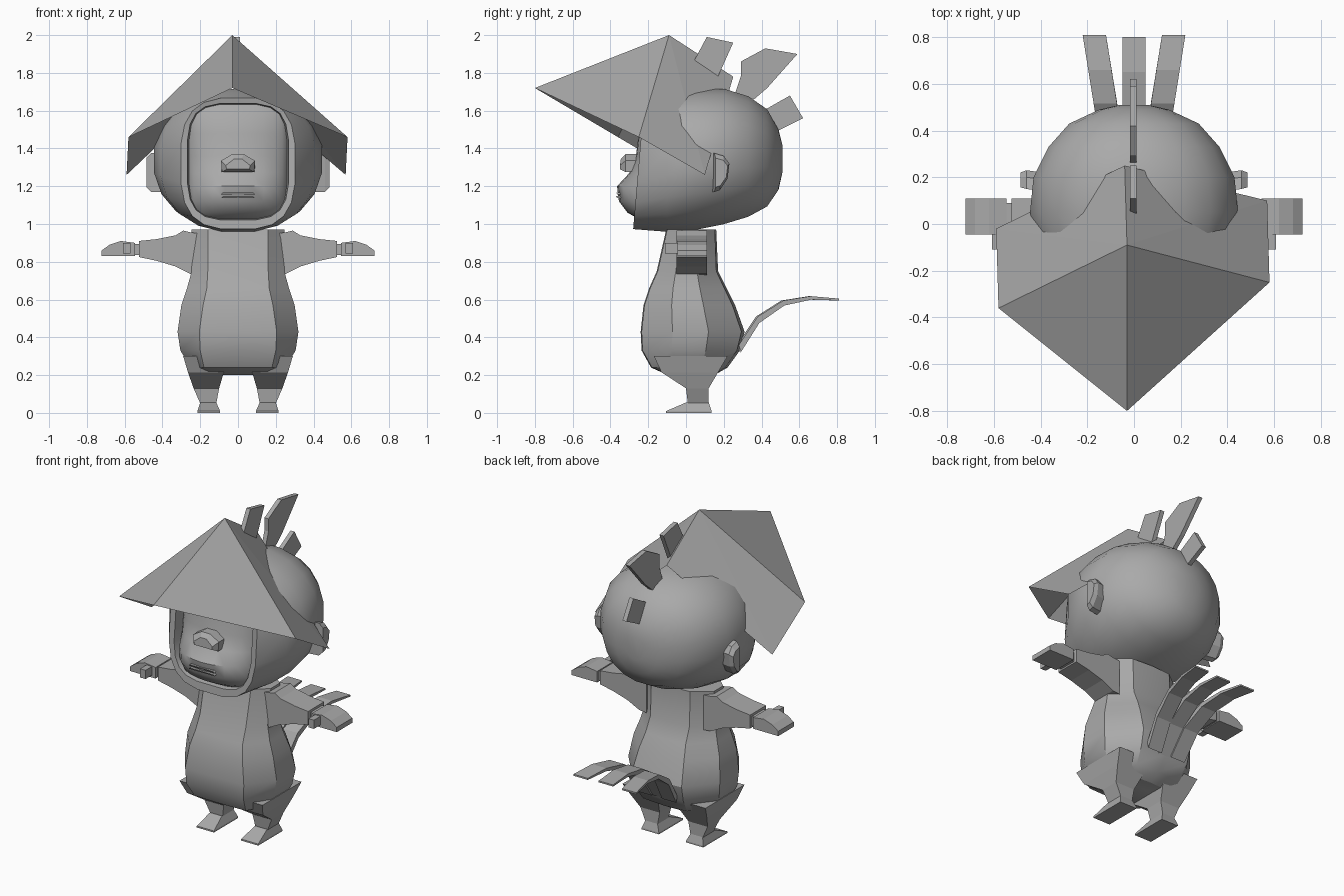
import bpy, bmesh, math

cube = bpy.data.objects.get("Cube")
if cube:
    bpy.data.objects.remove(cube, do_unlink=True)

grey = bpy.data.materials.new("plain grey")
grey.use_nodes = True
colour = (0.4, 0.4, 0.4, 1)
grey.diffuse_color = colour
grey.node_tree.nodes["Principled BSDF"].inputs["Base Color"].default_value = colour


def finish(name, bm, smooth=None):
    """Turn a bmesh into a named object with the grey material."""
    mesh = bpy.data.meshes.new(name)
    bm.to_mesh(mesh)
    bm.free()
    mesh.materials.append(grey)
    obj = bpy.data.objects.new(name, mesh)
    bpy.context.collection.objects.link(obj)
    if smooth:
        bpy.ops.object.select_all(action='DESELECT')
        obj.select_set(True)
        bpy.context.view_layer.objects.active = obj
        bpy.ops.object.shade_smooth_by_angle(angle=math.radians(smooth))
    return obj


def loft(name, rings, side=1, smooth=None):
    """Skin equal-length rings of points and cap both ends."""
    bm = bmesh.new()
    loops = [[bm.verts.new((side * x, y, z)) for x, y, z in r] for r in rings]
    n = len(loops[0])
    for a, b in zip(loops, loops[1:]):
        for i in range(n):
            j = (i + 1) % n
            bm.faces.new((a[i], a[j], b[j], b[i]))
    bm.faces.new(loops[0])
    bm.faces.new(loops[-1])
    bmesh.ops.recalc_face_normals(bm, faces=bm.faces)
    return finish(name, bm, smooth)


def prism(name, outline, x0, x1, side=1):
    """Extrude a (y, z) outline along x."""
    return loft(name, [[(x, y, z) for y, z in outline] for x in (x0, x1)], side)


def power(v, e):
    return math.copysign(abs(v) ** e, v)


def oval(y, half, low, high, exponent, tilt=0.0, n=20):
    """Upright superellipse ring at depth y, leaning back by tilt."""
    ring = []
    for i in range(n):
        a = math.tau * (i + 0.5) / n
        c, s = power(math.cos(a), 2 / exponent), power(math.sin(a), 2 / exponent)
        ring.append((half * c, y + tilt * s, (low + high) / 2 + s * (high - low) / 2))
    return ring


def box_ring(x0, x1, y0, y1, z):
    return [(x0, y0, z), (x1, y0, z), (x1, y1, z), (x0, y1, z)]


# Hooded head, lofted from the recessed opening to the back
loft("head", [
    oval(-0.17, 0.26, 1.03, 1.63, 3.6, 0.03),
    oval(-0.245, 0.27, 1.02, 1.64, 3.6, 0.03),
    oval(-0.25, 0.305, 0.97, 1.67, 3.0, 0.03),
    oval(-0.10, 0.415, 0.955, 1.70, 2.3),
    oval(0.05, 0.45, 0.965, 1.72, 2.2),
    oval(0.20, 0.435, 0.995, 1.72, 2.2),
    oval(0.33, 0.37, 1.035, 1.68, 2.2),
    oval(0.43, 0.28, 1.09, 1.61, 2.2),
    oval(0.49, 0.15, 1.18, 1.50, 2.2),
    oval(0.51, 0.06, 1.27, 1.42, 2.2)], smooth=32)

# Face with a rounded muzzle: (z, half width, front depth)
face = [(1.01, 0.22, -0.22), (1.06, 0.26, -0.31), (1.12, 0.27, -0.355), (1.20, 0.27, -0.365),
        (1.27, 0.27, -0.30), (1.36, 0.27, -0.265), (1.48, 0.27, -0.25), (1.58, 0.26, -0.225),
        (1.64, 0.22, -0.18)]
rings = []
for z, half, front in face:
    arc = [math.pi * i / 12 for i in range(13)]
    rings.append([(half * math.cos(a), -0.14 + (front + 0.14) * math.sin(a), z) for a in arc])
loft("face", rings, smooth=40)

# Faceted nose and thin lips
loft("nose", [
    [(-0.09, -0.24, 1.28), (0.09, -0.24, 1.28), (0.09, -0.24, 1.335),
     (0.03, -0.24, 1.37), (-0.03, -0.24, 1.37), (-0.09, -0.24, 1.335)],
    [(-0.085, -0.32, 1.275), (0.085, -0.32, 1.275), (0.09, -0.32, 1.335),
     (0.03, -0.32, 1.37), (-0.03, -0.32, 1.37), (-0.09, -0.32, 1.335)],
    [(-0.06, -0.35, 1.29), (0.06, -0.35, 1.29), (0.065, -0.35, 1.31),
     (0.02, -0.345, 1.345), (-0.02, -0.345, 1.345), (-0.065, -0.35, 1.31)]])
for label, z in (("upper_lip", 1.157), ("lower_lip", 1.137)):
    loft(label, [box_ring(-0.09, 0.09, -0.365, -0.28, z),
                 box_ring(-0.08, 0.08, -0.37, -0.28, z + 0.01)])

# Peaked sheet hat, turned slightly on the head
bm = bmesh.new()
tip, peak, back = [bm.verts.new(p) for p in
                   ((-0.03, -0.80, 1.72), (-0.03, -0.09, 2.0), (-0.04, 0.25, 1.78))]
for corner, rear in (((0.58, -0.25, 1.46), (0.57, 0.10, 1.26)),
                     ((-0.58, -0.36, 1.46), (-0.59, -0.02, 1.26))):
    c, r = bm.verts.new(corner), bm.verts.new(rear)
    bm.faces.new((tip, c, peak))
    bm.faces.new((peak, c, r))
    bm.faces.new((peak, r, back))
bm.normal_update()
for f in bm.faces:
    if f.normal.z < 0:
        f.normal_flip()
finish("hat", bm)

# Flat crest spikes along the middle of the head
crest = [
    [(0.03, 1.84), (0.11, 1.99), (0.25, 1.96), (0.16, 1.76)],
    [(0.26, 1.69), (0.29, 1.78), (0.29, 1.86), (0.42, 1.93), (0.59, 1.90), (0.43, 1.72), (0.36, 1.66)],
    [(0.40, 1.595), (0.55, 1.68), (0.62, 1.56), (0.46, 1.48)]]
for i, outline in enumerate(crest):
    prism(f"crest_spike_{i + 1}", outline, -0.018, 0.01)

# Pear-shaped body: (z, half width, front half width, front, back)
sections = [(0.20, 0.18, 0.13, -0.09, 0.15), (0.24, 0.25, 0.18, -0.18, 0.22),
            (0.33, 0.305, 0.20, -0.23, 0.285), (0.43, 0.32, 0.205, -0.235, 0.31),
            (0.57, 0.30, 0.185, -0.22, 0.26), (0.66, 0.27, 0.165, -0.19, 0.215),
            (0.75, 0.245, 0.16, -0.15, 0.17), (0.97, 0.245, 0.16, -0.10, 0.16)]
rings = []
for z, w, inner, f, b in sections:
    d = b - f
    half = [(inner, f), (w, f + 0.3 * d), (w, b - 0.35 * d), (inner * 0.85, b - 0.03 * d)]
    outline = [(0, f - 0.005)] + half + [(0, b)] + [(-x, y) for x, y in reversed(half)]
    rings.append([(x, y, z) for x, y in outline])
loft("body", rings, smooth=30)

# Ears, arms, hands and legs on both sides
for side, label in ((1, "left"), (-1, "right")):
    ear = [(0.15, 1.375), (0.20, 1.36), (0.23, 1.32), (0.22, 1.24), (0.18, 1.18), (0.15, 1.17)]
    inner_ear = [(y - 0.01, z) for y, z in ear]
    outer_ear = [(0.185 + (y - 0.185) * 0.8, 1.27 + (z - 1.27) * 0.75) for y, z in ear]
    loft(label + "_ear", [[(x, y, z) for y, z in o] for x, o in
                          ((0.39, inner_ear), (0.46, ear), (0.485, outer_ear))], side)

    # (x, bottom, top) stations along a limb of even depth
    def limb(name, stations, y0, y1):
        loft(name, [[(x, y0, a), (x, y1, a), (x, y1, b), (x, y0, b)] for x, a, b in stations], side)

    limb(label + "_sleeve", [(0.20, 0.73, 0.95), (0.25, 0.735, 0.955), (0.29, 0.755, 0.965),
                             (0.33, 0.775, 0.94), (0.43, 0.805, 0.92), (0.525, 0.825, 0.91)],
         -0.05, 0.11)
    limb(label + "_wrist", [(0.50, 0.835, 0.895), (0.58, 0.835, 0.895)], -0.025, 0.09)
    limb(label + "_hand", [(0.545, 0.83, 0.90), (0.62, 0.83, 0.91), (0.68, 0.83, 0.89),
                           (0.722, 0.83, 0.86)], -0.045, 0.11)
    limb(label + "_thumb", [(0.57, 0.845, 0.90), (0.608, 0.845, 0.90)], -0.11, -0.03)

    loft(label + "_leg", [box_ring(0.07, 0.29, -0.17, 0.22, 0.30),
                          box_ring(0.075, 0.265, -0.13, 0.17, 0.215),
                          box_ring(0.10, 0.235, 0.0, 0.12, 0.13),
                          box_ring(0.115, 0.20, 0.01, 0.12, 0.05),
                          box_ring(0.115, 0.20, 0.01, 0.12, 0.02)], side)
    loft(label + "_foot", [box_ring(0.095, 0.215, -0.105, 0.135, 0.0),
                           box_ring(0.095, 0.215, -0.105, 0.135, 0.01),
                           box_ring(0.115, 0.20, 0.0, 0.12, 0.055)], side)

# Three curved tail blades fanning out: path of (y, z)
path = [(0.27, 0.36), (0.31, 0.42), (0.37, 0.51), (0.505, 0.595), (0.65, 0.618), (0.80, 0.605)]
for name, direction in (("tail_blade_middle", 0), ("tail_blade_left", 1), ("tail_blade_right", -1)):
    rings = []
    for y, z in path:
        t = (y - 0.27) / 0.53
        cx, w = direction * (0.085 + 0.085 * t), 0.05
        drop = 0.03 * (1 - t) + 0.01
        end = y + 0.01 * abs(direction)
        rings.append([(cx - w, end, z), (cx + w, end, z),
                      (cx + w, end + 0.01 * (1 - t), z - drop),
                      (cx - w, end + 0.01 * (1 - t), z - drop)])
    loft(name, rings)
